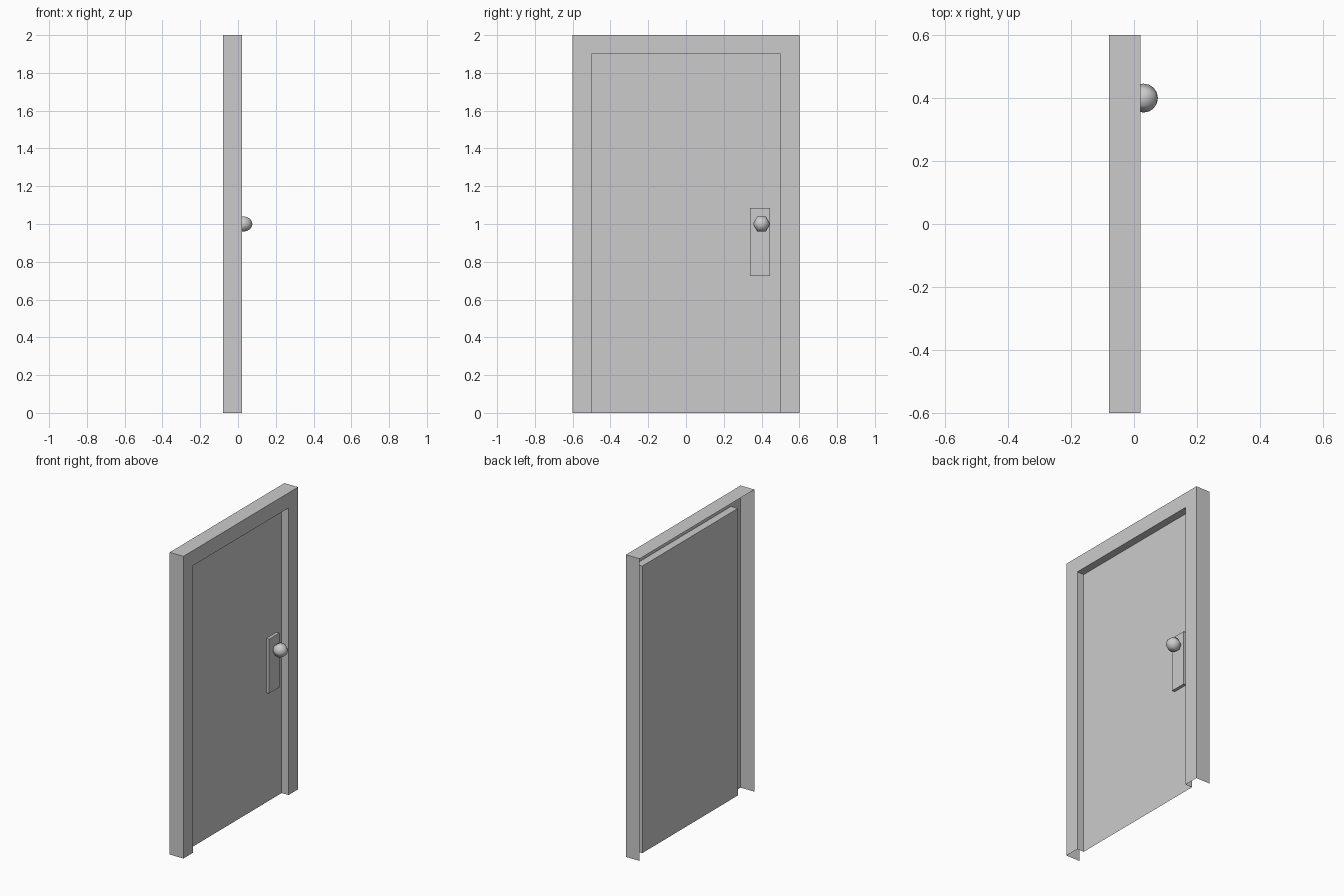
import bpy, bmesh
from math import pi, sin, cos

if "Cube" in bpy.data.objects:
    bpy.data.objects.remove(bpy.data.objects["Cube"])

BACK, FRONT, DOOR, PLATE = -0.08, 0.02, -0.03, -0.01


def finish(bm, name):
    bmesh.ops.remove_doubles(bm, verts=bm.verts, dist=1e-5)
    bmesh.ops.recalc_face_normals(bm, faces=bm.faces)
    me = bpy.data.meshes.new(name)
    bm.to_mesh(me)
    bm.free()
    ob = bpy.data.objects.new(name, me)
    bpy.context.collection.objects.link(ob)
    return ob


def arch(x, half, top):
    """Door-shaped outline, open at the floor."""
    return [(x, -half, 0), (x, -half, top), (x, half, top), (x, half, 0)]


def sheet(bm, pts):
    return bm.faces.new([bm.verts.new(p) for p in pts])


def loft(bm, loops):
    for a, b in zip(loops, loops[1:]):
        for i in range(len(a) - 1):
            sheet(bm, (a[i], a[i + 1], b[i + 1], b[i]))


# Frame shell: outer wall, front face and reveal (open at back and floor)
bm = bmesh.new()
loft(bm, [arch(BACK, 0.6, 2.0), arch(FRONT, 0.6, 2.0),
          arch(FRONT, 0.5, 1.9), arch(DOOR, 0.5, 1.9)])
frame = finish(bm, "door_frame")
if frame.data.polygons[0].normal.y > 0:  # outer wall must face outwards
    frame.data.flip_normals()

# Door panel: a single sheet closing the reveal
bm = bmesh.new()
sheet(bm, arch(DOOR, 0.5, 1.9))
panel = finish(bm, "door_panel")
if panel.data.polygons[0].normal.x < 0:
    panel.data.flip_normals()

# Handle plate raised from the panel
bm = bmesh.new()
bmesh.ops.create_cube(bm, size=1)
bmesh.ops.scale(bm, vec=(PLATE - DOOR, 0.106, 0.36), verts=bm.verts)
bmesh.ops.translate(bm, vec=((PLATE + DOOR) / 2, 0.393, 0.905), verts=bm.verts)
finish(bm, "handle_plate")

# Knob: half-circle profile spun in six steps about x
bm = bmesh.new()
R, N = 0.046, 8
prof = [bm.verts.new((R * cos(pi * i / N), R * sin(pi * i / N), 0)) for i in range(N + 1)]
edges = [bm.edges.new(p) for p in zip(prof, prof[1:])]
bmesh.ops.spin(bm, geom=prof + edges, axis=(1, 0, 0), cent=(0, 0, 0),
               angle=2 * pi, steps=6, use_merge=False)
bmesh.ops.translate(bm, vec=(0.03, 0.4, 1.0), verts=bm.verts)
knob = finish(bm, "door_knob")
knob.data.shade_smooth()
